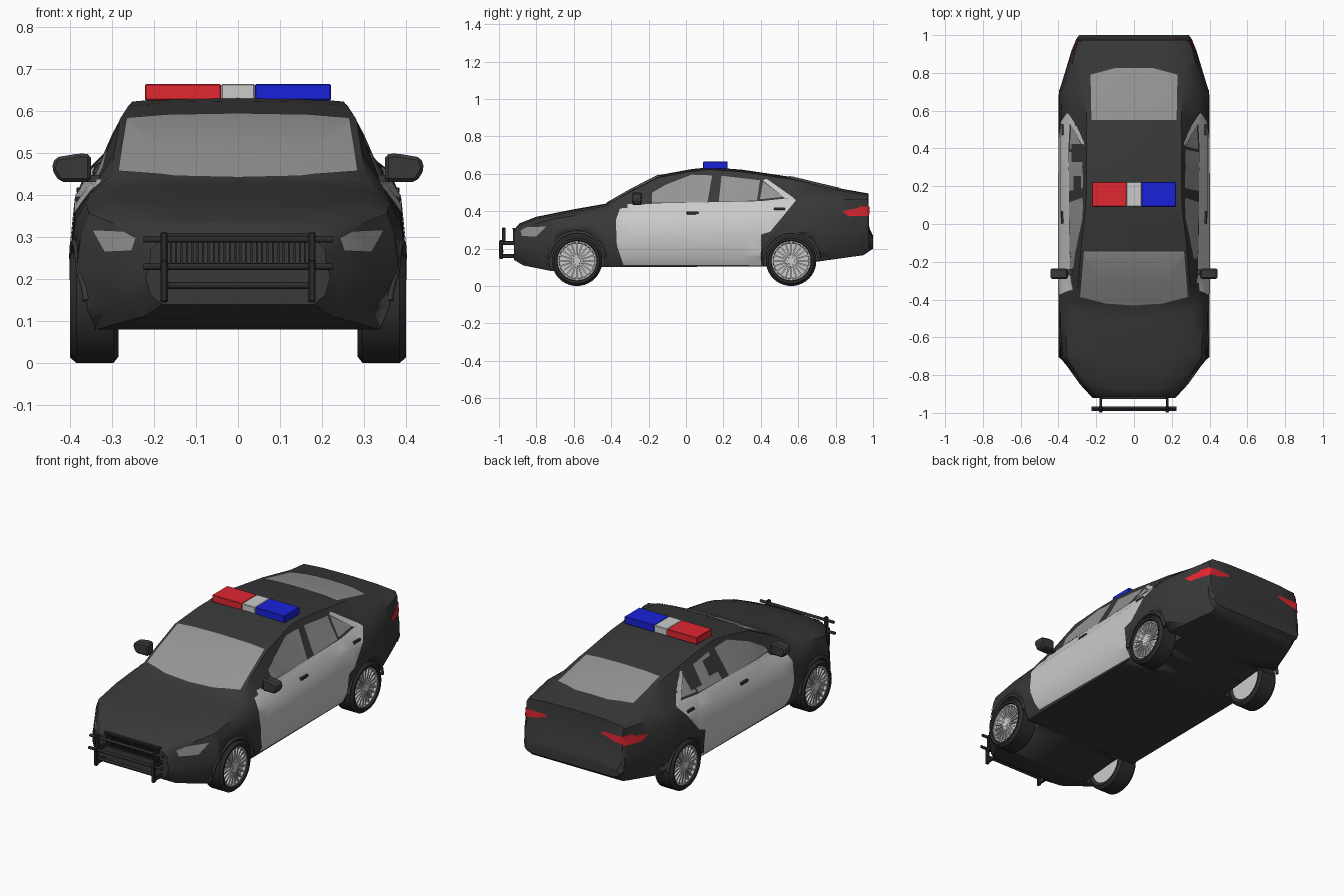
import bpy, bmesh, math
from mathutils import Vector, Matrix

if "Cube" in bpy.data.objects:
    bpy.data.objects.remove(bpy.data.objects["Cube"])


def material(name, r, g, b):
    m = bpy.data.materials.new(name)
    m.diffuse_color = (r, g, b, 1)
    m.use_nodes = True
    m.node_tree.nodes["Principled BSDF"].inputs["Base Color"].default_value = m.diffuse_color
    return m


BLACK = material("black_paint", .04, .04, .04)
RUBBER = material("rubber", .025, .025, .025)
WHITE = material("white_paint", .8, .8, .8)
GLASS = material("glass", .3, .3, .3)
RIM = material("rim_grey", .55, .55, .55)
RED = material("red_lamp", .75, .02, .03)
BLUE = material("blue_lamp", .01, .015, .7)


def finish(name, bm, mat, mirror=False, smooth=True, fix=True):
    if fix:
        bmesh.ops.recalc_face_normals(bm, faces=bm.faces)
    me = bpy.data.meshes.new(name)
    bm.to_mesh(me)
    bm.free()
    ob = bpy.data.objects.new(name, me)
    bpy.context.collection.objects.link(ob)
    me.materials.append(mat)
    bpy.ops.object.select_all(action='DESELECT')
    ob.select_set(True)
    bpy.context.view_layer.objects.active = ob
    if smooth:
        bpy.ops.object.shade_smooth_by_angle(angle=math.radians(35))
    if mirror:
        ob.modifiers.new("mirror", 'MIRROR').use_mirror_merge = False
    return ob


def boxes(name, items, mat, mirror=False, bevel=0):
    bm = bmesh.new()
    for c, s, *rot in items:
        m = Matrix.Translation(c) @ Matrix.Diagonal((*s, 1))
        bmesh.ops.create_cube(bm, size=1, matrix=rot[0] @ m if rot else m)
    if bevel:
        bmesh.ops.bevel(bm, geom=bm.edges[:], offset=bevel, segments=1, affect='EDGES')
    return finish(name, bm, mat, mirror, False)


def lathe(name, profile, y, z, mat, mirror=True, steps=40):
    bm = bmesh.new()
    vs = [bm.verts.new((x, y, z + r)) for x, r in profile]
    es = [bm.edges.new(p) for p in zip(vs, vs[1:])]
    bmesh.ops.spin(bm, geom=vs + es, cent=(0, y, z), axis=(1, 0, 0), angle=math.tau, steps=steps)
    bmesh.ops.remove_doubles(bm, verts=bm.verts, dist=1e-5)
    return finish(name, bm, mat, mirror)


def tubes(name, paths, r, mat, mirror=False):
    cu = bpy.data.curves.new(name, 'CURVE')
    cu.dimensions, cu.bevel_depth, cu.bevel_resolution, cu.use_fill_caps = '3D', r, 2, True
    for pts in paths:
        sp = cu.splines.new('POLY')
        sp.points.add(len(pts) - 1)
        for p, co in zip(sp.points, pts):
            p.co = (*co, 1)
    ob = bpy.data.objects.new(name, cu)
    bpy.context.collection.objects.link(ob)
    cu.materials.append(mat)
    if mirror:
        ob.modifiers.new("mirror", 'MIRROR')
    return ob


# Body shape: curves along the length (y, value)
BOTTOM = [(-.92, .14), (-.87, .11), (-.72, .08), (-.5, .1), (.45, .105), (.7, .13), (.95, .165), (1, .2)]
TOP = [(-.92, .30), (-.89, .335), (-.8, .37), (-.6, .41), (-.43, .44), (-.3, .515), (-.15, .592), (.03, .625),
       (.13, .635), (.3, .622), (.57, .582), (.83, .52), (.975, .495), (.98, .31), (1, .27)]
WIDTH = [(-.92, .22), (-.85, .285), (-.71, .385), (-.55, .4), (.7, .397), (.92, .33), (.98, .305), (1, .29)]
BELT = [(-.92, .27), (-.85, .32), (-.7, .36), (-.4, .405), (0, .43), (.5, .455), (.97, .465), (1, .25)]
TUCK = [(-.92, .012), (-.7, .03), (-.3, .052), (.5, .052), (.8, .03), (1, .01)]
ROOF = [(-.92, .19), (-.85, .24), (-.7, .315), (-.42, .305), (-.13, .28), (.1, .253), (.55, .25), (.85, .265),
        (.975, .28), (1, .27)]


def at(curve, y):
    for (a, va), (b, vb) in zip(curve, curve[1:]):
        if y <= b:
            return va + (vb - va) * (y - a) / (b - a)
    return curve[-1][1]


def section(y):
    zb, zt, w, tuck, e = (at(c, y) for c in (BOTTOM, TOP, WIDTH, TUCK, ROOF))
    zs = min(at(BELT, y), zt - .022)
    e = min(e, w - tuck - .006)
    h = zs - zb
    half = [(0, zb), (w - .04, zb), (w - .012, zb + .17 * h), (w, zb + .5 * h), (w - .012, zb + .83 * h),
            (w - tuck, zs), (e, zt - .012), (e * .6, zt - .003), (0, zt)]
    return [(x, y, z) for x, z in half] + [(-x, y, z) for x, z in half[-2:0:-1]]


ys = sorted({round(y, 3) for c in (BOTTOM, TOP, WIDTH, BELT, ROOF) for y, _ in c})
bm = bmesh.new()
rings = [[bm.verts.new(p) for p in section(y)] for y in ys]
for a, b in zip(rings, rings[1:]):
    for i in range(len(a)):
        j = (i + 1) % len(a)
        bm.faces.new((a[i], a[j], b[j], b[i]))
bm.faces.new(rings[0])
bm.faces.new(rings[-1])
body = finish("car_body", bm, BLACK)

# Wheel wells cut from the body
WHEELS = (("front", -.583), ("rear", .562))
for end, wy in WHEELS:
    for s in (1, -1):
        cut = lathe("well_cutter", [(s * .265, 0), (s * .265, .147), (s * .5, .147), (s * .5, 0)], wy, .137, BLACK, False)
        cut.hide_render = True
        mod = body.modifiers.new("well", 'BOOLEAN')
        mod.operation, mod.solver, mod.object = 'DIFFERENCE', 'EXACT', cut
        bpy.context.view_layer.objects.active = body
        bpy.ops.object.modifier_apply(modifier=mod.name)
        bpy.data.objects.remove(cut)


def patch(name, poly, axis, side, mat, mirror=True, off=.003, limit=.3):
    """Panel following the body skin inside a convex outline seen along one axis."""
    bm = bmesh.new()
    bm.from_mesh(body.data)
    bmesh.ops.triangulate(bm, faces=bm.faces[:])
    bmesh.ops.delete(bm, geom=[f for f in bm.faces if f.normal[axis] * side < limit], context='FACES')
    u, v = [i for i in range(3) if i != axis]
    pts = [Vector(p) for p in poly]
    mid = sum(pts, Vector((0, 0))) / len(pts)
    for a, b in zip(pts, pts[1:] + pts[:1]):
        co, no, d = Vector((0, 0, 0)), Vector((0, 0, 0)), b - a
        co[u], co[v], no[u], no[v] = a.x, a.y, d.y, -d.x
        if Vector((d.y, -d.x)).dot(mid - a) > 0:
            no.negate()
        bmesh.ops.bisect_plane(bm, geom=bm.verts[:] + bm.edges[:] + bm.faces[:], plane_co=co, plane_no=no,
                               clear_outer=True)
    bm.normal_update()
    for vert in bm.verts:
        vert.co += vert.normal * off
    return finish(name, bm, mat, mirror, fix=False)


# White doors, with the strip behind the rear window
patch("door_main", [(-.345, .437), (-.375, .35), (-.37, .22), (-.335, .115), (.4, .112), (.4, .452)], 0, 1, WHITE)
patch("door_rear", [(.4, .23), (.45, .29), (.58, .33), (.585, .46), (.57, .47), (.4, .452)], 0, 1, WHITE)
patch("quarter_strip", [(.53, .467), (.575, .47), (.43, .572), (.41, .564)], 0, 1, WHITE)

# Glass
patch("front_side_window", [(-.245, .444), (.115, .446), (.14, .59), (.03, .594), (-.11, .54), (-.22, .475)], 0, 1, GLASS)
patch("rear_side_window", [(.175, .449), (.38, .456), (.395, .564), (.19, .588)], 0, 1, GLASS)
patch("quarter_window", [(.395, .462), (.52, .475), (.412, .556)], 0, 1, GLASS)
patch("windshield", [(-.285, -.385), (-.15, -.42), (0, -.43), (.15, -.42), (.285, -.385), (.265, -.145), (-.265, -.145)],
      2, 1, GLASS, False)
patch("rear_window", [(-.225, .55), (.225, .55), (.23, .79), (.1, .825), (-.1, .825), (-.23, .79)], 2, 1, GLASS, False)

# Lamps
patch("headlight", [(.345, .317), (.27, .314), (.24, .298), (.25, .267), (.315, .264)], 1, -1, GLASS, off=.004)
patch("taillight_side", [(.83, .4), (.975, .425), (.975, .375), (.87, .372)], 0, 1, RED, off=.005)
patch("taillight_rear", [(.17, .425), (.32, .425), (.32, .378), (.24, .39), (.17, .412)], 1, 1, RED, off=.004)

# Grille with upright slats
boxes("grille_frame", [((0, -.92, z), (.34, .014, .008)) for z in (.235, .305)], RUBBER)
boxes("grille_slats", [((-.16 + i * .0128, -.92, .27), (.005, .012, .066)) for i in range(26)], RUBBER)

# Push bar
boxes("push_bar_uprights", [((.176, -.989, .195), (.018, .02, .1)),
                            ((.176, -.975, .275), (.018, .02, .075), Matrix.Identity(4)),
                            ((.176, -.945, .23), (.014, .07, .022)),
                            ((.176, -.945, .16), (.014, .08, .022))], RUBBER, True, .004)
tubes("push_bar_rails", [[(-w, y, z), (w, y, z)] for w, y, z in
                         ((.225, -.973, .295), (.225, -.983, .23), (.17, -.983, .185))], .008, RUBBER)

# Wheels with fender lips
for end, wy in WHEELS:
    lathe(end + "_tire", [(.292, .1), (.285, .12), (.297, .135), (.385, .135), (.4, .121), (.398, .108), (.388, .104)],
          wy, .135, RUBBER)
    lathe(end + "_rim", [(.292, 0), (.292, .106), (.39, .106), (.39, .098), (.378, .094), (.378, .03), (.39, .02), (.39, 0)],
          wy, .135, RIM)
    hub = Matrix.Translation((0, wy, .135))
    boxes(end + "_spokes", [((.383, 0, .058), (.012, .008, .08), hub @ Matrix.Rotation(math.tau * i / 20, 4, 'X'))
                            for i in range(20)], RIM, True)
    arc = [math.radians(5 + 170 * i / 20) for i in range(21)]
    tubes(end + "_fender_lip", [[(at(WIDTH, wy + .15 * math.cos(a)) - .008, wy + .15 * math.cos(a), .137 + .15 * math.sin(a))
                                 for a in arc]], .009, BLACK, True)

# Door mirrors
bm = bmesh.new()
outline = [(.35, .432), (.425, .432), (.444, .462), (.436, .49), (.375, .5), (.35, .497)]
face = bm.faces.new([bm.verts.new((x, -.29, z)) for x, z in outline])
new = bmesh.ops.extrude_face_region(bm, geom=[face])["geom"]
bmesh.ops.translate(bm, verts=[v for v in new if isinstance(v, bmesh.types.BMVert)], vec=(0, .055, 0))
bmesh.ops.bevel(bm, geom=bm.edges[:], offset=.008, segments=1, affect='EDGES')
finish("door_mirror", bm, BLACK, True, False)
boxes("mirror_stalk", [((.345, -.255, .44), (.05, .03, .016))], BLACK, True)

# Door handles
boxes("door_handles", [((.378, .035, .39), (.018, .065, .015)), ((.376, .5, .412), (.018, .06, .014))], BLACK, True, .003)

# Roof light bar
for name, x, w, mat in (("red_light", -.131, .182, RED), ("light_bar_centre", 0, .08, RIM), ("blue_light", .131, .182, BLUE)):
    boxes(name, [((x, .157, .6455), (w, .132, .039))], mat, bevel=.003)
